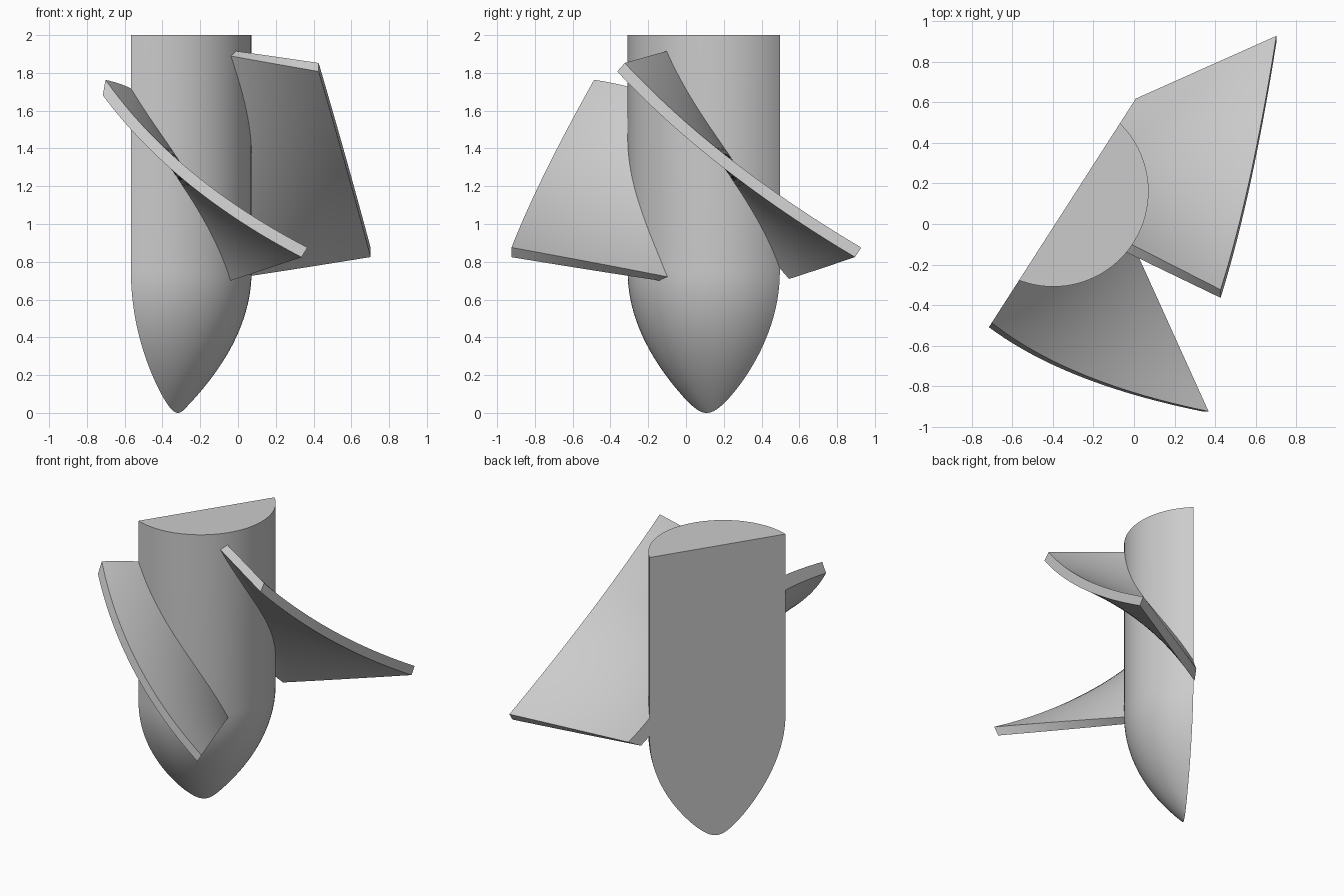
import bpy, bmesh, math
from mathutils import Vector, Matrix

if "Cube" in bpy.data.objects:
    bpy.data.objects.remove(bpy.data.objects["Cube"], do_unlink=True)

AXIS = Vector((-0.398, 0.161, 0))          # shaft axis
CUT_NORMAL = Vector((0.84, -0.54, 0)).normalized()
CUT_POINT = AXIS + CUT_NORMAL * 0.095      # sectioning plane in front of the axis
RADIUS, TIP_Z, NOSE = 0.47, -0.09, 0.84
HALF_THICK = 0.03

grey = bpy.data.materials.new("plain grey")
grey.use_nodes = True
grey.diffuse_color = (0.6, 0.6, 0.6, 1)
grey.node_tree.nodes["Principled BSDF"].inputs["Base Color"].default_value = (0.6, 0.6, 0.6, 1)


def finish(bm, name):
    """Section the solid, close the cut and make an object of it."""
    bmesh.ops.recalc_face_normals(bm, faces=bm.faces)
    cut = bmesh.ops.bisect_plane(bm, geom=bm.verts[:] + bm.edges[:] + bm.faces[:],
                                 plane_co=CUT_POINT, plane_no=CUT_NORMAL, clear_inner=True)
    rim = [e for e in cut["geom_cut"] if isinstance(e, bmesh.types.BMEdge)]
    if rim:
        bmesh.ops.edgeloop_fill(bm, edges=rim)
    bmesh.ops.recalc_face_normals(bm, faces=bm.faces)
    mesh = bpy.data.meshes.new(name)
    bm.to_mesh(mesh)
    bm.free()
    mesh.materials.append(grey)
    obj = bpy.data.objects.new(name, mesh)
    bpy.context.collection.objects.link(obj)
    bpy.ops.object.select_all(action="DESELECT")
    obj.select_set(True)
    bpy.context.view_layer.objects.active = obj
    bpy.ops.object.shade_smooth_by_angle(angle=math.radians(30))


# Hub: parabolic nose running into a straight shaft
bm = bmesh.new()
profile = [(0, TIP_Z)]
for i in range(1, 25):
    t = i / 24
    profile.append((RADIUS * (2 * t - t * t), TIP_Z + NOSE * t))
profile += [(RADIUS, 2), (0, 2)]
points = [bm.verts.new(AXIS + Vector((r, 0, z))) for r, z in profile]
edges = [bm.edges.new(pair) for pair in zip(points, points[1:])]
bmesh.ops.spin(bm, geom=points + edges, cent=AXIS, axis=(0, 0, 1),
               angle=math.tau, steps=96, use_merge=True)
bmesh.ops.remove_doubles(bm, verts=bm.verts, dist=0.0001)
finish(bm, "hub")

# Blades: ruled sheets from a straight root line to a bowed outer edge
ROOT = Vector((0.2, -0.195, 1.93)), Vector((0.2, 0.337, 0.697))


def sheet(outer, t, s):
    a, m, b = outer
    edge = a * (1 - t) * (1 - 2 * t) + m * 4 * t * (1 - t) + b * t * (2 * t - 1)
    return ROOT[0].lerp(ROOT[1], t).lerp(edge, s)


def offset_point(outer, t, s, side):
    e = 0.001
    along = sheet(outer, t + e, s) - sheet(outer, t - e, s)
    across = sheet(outer, t, s + e) - sheet(outer, t, s - e)
    normal = along.cross(across)
    normal.x = 0                           # thicken square to the radial direction
    return sheet(outer, t, s) + normal.normalized() * HALF_THICK * side


def blade(name, turn, outer):
    bm = bmesh.new()
    outer = [Vector(p) for p in outer]
    rows, cols = 28, 14
    place = Matrix.Translation(AXIS) @ Matrix.Rotation(turn, 4, "Z")
    rings = []
    for i in range(rows + 1):
        loop = [(j / cols, 1) for j in range(cols + 1)]
        loop += [(s, -1) for s, _ in reversed(loop)]
        rings.append([bm.verts.new(place @ offset_point(outer, i / rows, s, side))
                      for s, side in loop])
    n = len(rings[0])
    for a, b in zip(rings, rings[1:]):
        for j in range(n):
            k = (j + 1) % n
            bm.faces.new((a[j], a[k], b[k], b[j]))
    for ring in (rings[0], rings[-1]):     # end strips
        for j in range(cols):
            bm.faces.new((ring[j], ring[j + 1], ring[n - 2 - j], ring[n - 1 - j]))
    finish(bm, name)


blade("left_blade", 0, [(0.825, -0.505, 1.83), (0.97, 0.05, 1.325), (1.1, 0.75, 0.85)])
blade("front_blade", -math.pi / 2, [(0.555, -0.43, 1.905), (0.87, 0.05, 1.325), (1.085, 0.75, 0.85)])
